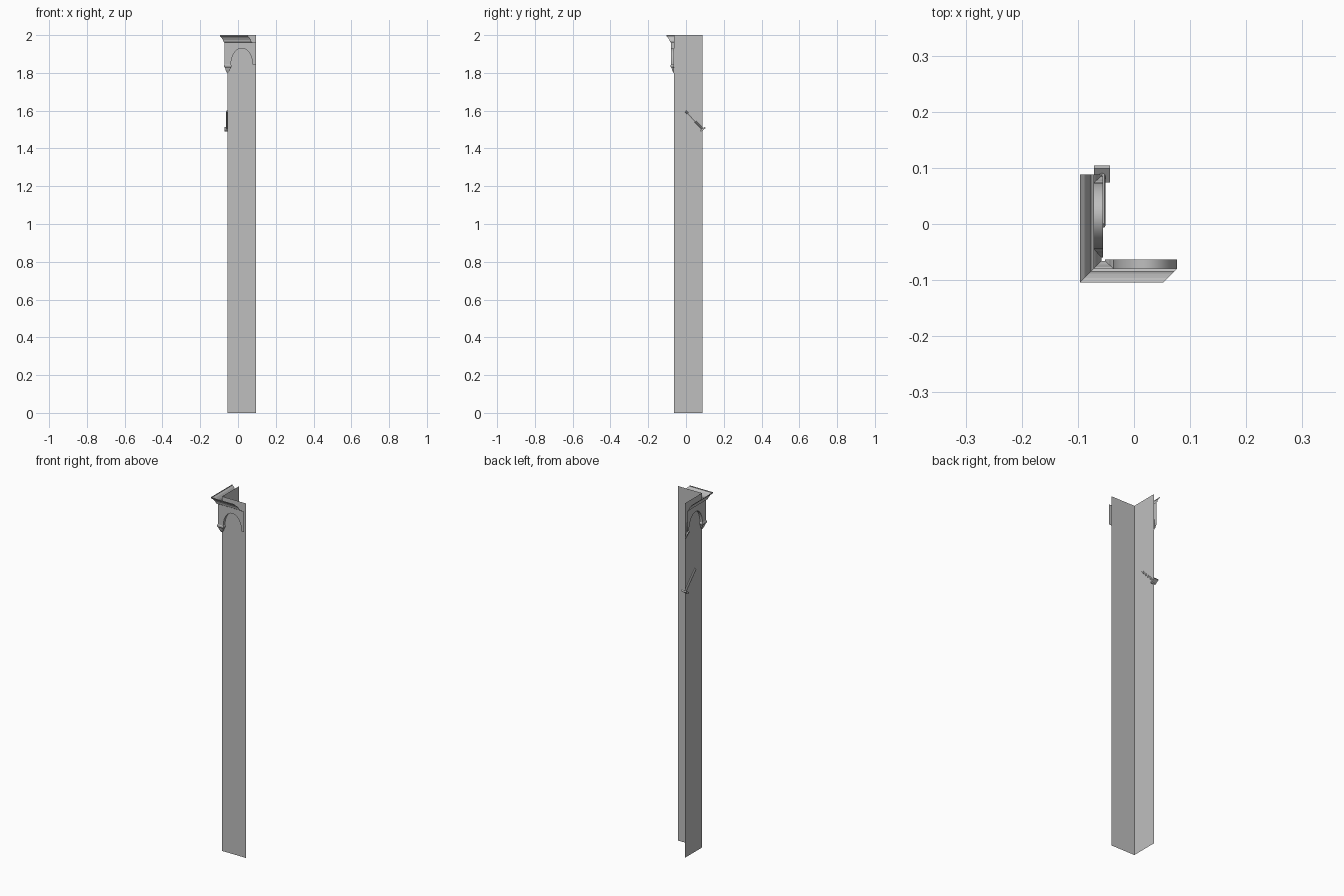
import bpy, bmesh, math
from mathutils import Vector, Matrix

if "Cube" in bpy.data.objects:
    bpy.data.objects.remove(bpy.data.objects["Cube"], do_unlink=True)

grey = bpy.data.materials.new("stone grey")
grey.use_nodes = True
COLOUR = (0.52, 0.52, 0.52, 1)
grey.diffuse_color = COLOUR
grey.node_tree.nodes["Principled BSDF"].inputs["Base Color"].default_value = COLOUR

CX, CY = -0.055, -0.063      # outer corner where the two walls meet
END_X, END_Y = 0.094, 0.088  # free edges of the walls
DEPTH = 0.016                # how far the arches stand out from the walls
SPRING, CROWN, PLATE_TOP, TOP = 1.845, 1.93, 1.96, 2.0


def finish(name, bm):
    bmesh.ops.remove_doubles(bm, verts=bm.verts, dist=0.00001)
    bmesh.ops.recalc_face_normals(bm, faces=bm.faces)
    mesh = bpy.data.meshes.new(name)
    bm.to_mesh(mesh)
    bm.free()
    mesh.materials.append(grey)
    ob = bpy.data.objects.new(name, mesh)
    bpy.context.collection.objects.link(ob)
    return ob


def loft(bm, rows):
    """Skin consecutive rows of points with quads."""
    grid = [[bm.verts.new(p) for p in row] for row in rows]
    for a, b in zip(grid, grid[1:]):
        for i in range(len(a) - 1):
            bm.faces.new((a[i], a[i + 1], b[i + 1], b[i]))


def on_front(u, d, z):
    return (u, CY - d, z)


def on_side(u, d, z):
    return (CX - d, u, z)


# Two thin walls meeting at the corner
for name, place, start, end in (("front_wall", on_front, CX, END_X),
                                ("side_wall", on_side, CY, END_Y)):
    bm = bmesh.new()
    loft(bm, [[place(start, 0, z), place(end, 0, z)] for z in (0, TOP)])
    finish(name, bm)


# Arched panels with their soffits
def arch_panel(name, place, start, end, left, right):
    mid, half, n = (left + right) / 2, (right - left) / 2, 20
    curve = []
    for i in range(n + 1):
        t = math.pi * i / n
        curve.append((mid - half * math.cos(t),
                      SPRING + (CROWN - SPRING) * math.sin(t)))
    outline = [(start, SPRING)] + curve + [(end, SPRING)]
    bm = bmesh.new()
    loft(bm, [[place(u, DEPTH, z) for u, z in outline],
              [place(u, DEPTH, PLATE_TOP) for u, z in outline]])
    loft(bm, [[place(u, d, z) for u, z in curve] for d in (DEPTH, 0)])
    ob = finish(name, bm)
    bpy.ops.object.select_all(action="DESELECT")
    ob.select_set(True)
    bpy.context.view_layer.objects.active = ob
    bpy.ops.object.shade_smooth_by_angle(angle=math.radians(35))


arch_panel("front_arch", on_front, CX - DEPTH, END_X, -0.037, 0.077)
arch_panel("side_arch", on_side, CY - DEPTH, END_Y, -0.045, 0.074)

# Open cornice swept round the corner, mitred at its front end
bm = bmesh.new()
profile = [(0, PLATE_TOP), (0.006, 1.964), (0.009, 1.975),
           (0.015, 1.985), (0.017, 1.988), (0.025, 1.995), (0.025, TOP)]
rows = []
for out, z in profile:
    d = DEPTH + out
    rows.append([on_side(END_Y, d, z), (CX - d, CY - d, z),
                 on_front(0.077 - out, d, z)])
loft(bm, rows)
finish("cornice", bm)


# Corbels tapering to the walls under the arch springings
def corbel(name, centre, path):
    bm = bmesh.new()
    steps = [(1, SPRING), (1.12, 1.841), (1.12, 1.832),
             (0.85, 1.826), (0.6, 1.812), (0.2, 1.8)]
    loft(bm, [[(centre[0] + (x - centre[0]) * s,
                centre[1] + (y - centre[1]) * s, z) for x, y in path]
              for s, z in steps])
    finish(name, bm)


ox, oy = CX - DEPTH, CY - DEPTH
corbel("corner_corbel", (CX, CY),
       [(-0.037, CY), (-0.037, oy), (ox, oy), (ox, -0.045), (CX, -0.045)])
corbel("end_corbel", (CX, END_Y), [(CX, 0.074), (ox, 0.074), (ox, END_Y)])

# Slanted peg with a flat head on the side wall
low, high = Vector((-0.057, 0.089, 1.502)), Vector((-0.057, -0.003, 1.597))
axis = high - low
turn = axis.to_track_quat("Z", "Y").to_matrix().to_4x4()
bm = bmesh.new()
bmesh.ops.create_cone(bm, cap_ends=True, segments=8, radius1=0.006, radius2=0.006,
                      depth=axis.length,
                      matrix=Matrix.Translation((low + high) / 2) @ turn)
finish("peg_shaft", bm)
bm = bmesh.new()
bmesh.ops.create_cube(bm, size=1, matrix=Matrix.Translation(low)
                      @ Matrix.Rotation(math.radians(35), 4, "X")
                      @ Matrix.Diagonal((0.028, 0.031, 0.009, 1)))
finish("peg_head", bm)
